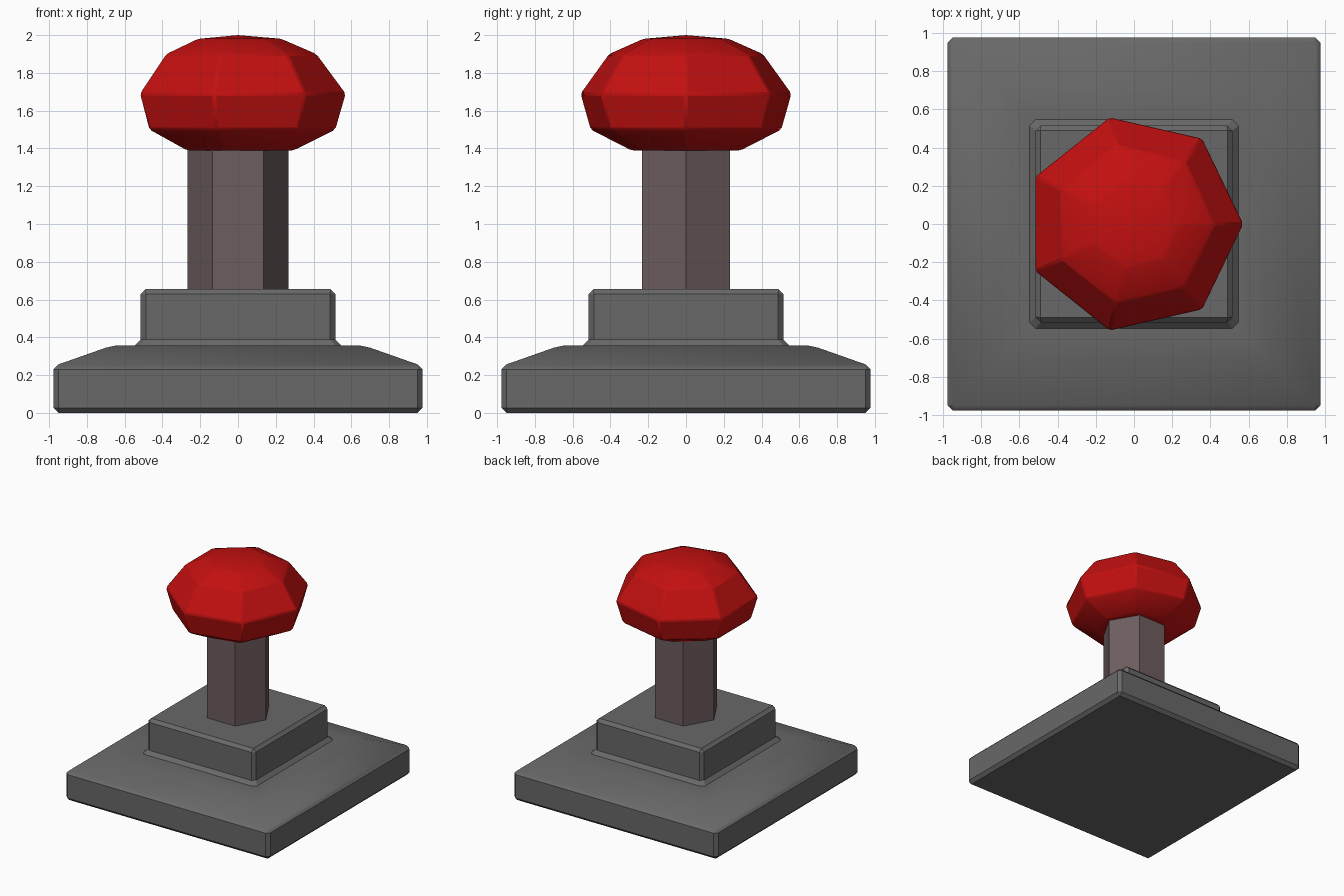
import bpy, bmesh, math

if "Cube" in bpy.data.objects:
    bpy.data.objects.remove(bpy.data.objects["Cube"])


def material(name, rgb):
    m = bpy.data.materials.new(name)
    m.diffuse_color = (*rgb, 1)
    m.use_nodes = True
    m.node_tree.nodes["Principled BSDF"].inputs["Base Color"].default_value = m.diffuse_color
    return m


def square_ring(h, c):
    # square of half-width h with its corners cut by c
    pts = [(h, -h + c), (h, h - c), (h - c, h), (-h + c, h),
           (-h, h - c), (-h, -h + c), (-h + c, -h), (h - c, -h)]
    return pts


def polygon_ring(r, n):
    return [(r * math.cos(math.tau * i / n), r * math.sin(math.tau * i / n)) for i in range(n)]


def loft(name, rings, mat, smooth=None, bevel=0):
    # skin a stack of (z, outline) rings and cap both ends
    bm = bmesh.new()
    loops = [[bm.verts.new((x, y, z)) for x, y in pts] for z, pts in rings]
    n = len(loops[0])
    for a, b in zip(loops, loops[1:]):
        for i in range(n):
            j = (i + 1) % n
            bm.faces.new((a[i], a[j], b[j], b[i]))
    bm.faces.new(loops[0][::-1])
    bm.faces.new(loops[-1])
    bmesh.ops.remove_doubles(bm, verts=bm.verts[:], dist=1e-4)
    bmesh.ops.recalc_face_normals(bm, faces=bm.faces[:])
    me = bpy.data.meshes.new(name)
    bm.to_mesh(me)
    bm.free()
    me.materials.append(mat)
    ob = bpy.data.objects.new(name, me)
    bpy.context.collection.objects.link(ob)
    if bevel:
        mod = ob.modifiers.new("soft_edges", 'BEVEL')
        mod.width = bevel
        mod.segments = 1
        mod.limit_method = 'ANGLE'
        mod.angle_limit = math.radians(15)
    if smooth:
        bpy.ops.object.select_all(action='DESELECT')
        ob.select_set(True)
        bpy.context.view_layer.objects.active = ob
        bpy.ops.object.shade_smooth_by_angle(angle=math.radians(smooth))
    return ob


grey = material("dark_grey", (0.14, 0.14, 0.14))
brown = material("brown_grey", (0.155, 0.11, 0.112))
red = material("red", (0.55, 0.005, 0.005))

# stepped square base: (z, half-width, corner cut)
base = [(0, 0.95, 0), (0.027, 0.977, 0.027), (0.23, 0.977, 0.027), (0.257, 0.95, 0),
        (0.70, 0.345), (0.65, 0.357)]
base[4:] = [(0.345, 0.70, 0), (0.357, 0.645, 0), (0.357, 0.546, 0.03),
            (0.388, 0.515, 0.027), (0.63, 0.515, 0.027), (0.656, 0.489, 0)]
loft("base", [(z, square_ring(h, c)) for z, h, c in base], grey, smooth=30)

# six-sided shaft
loft("shaft", [(z, polygon_ring(0.268, 6)) for z in (0.64, 1.5)], brown)

# seven-sided mushroom knob: (z, radius)
knob = [(1.39, 0.30), (1.5, 0.52), (1.69, 0.575), (1.9, 0.42), (1.98, 0.235), (2.0, 0.0005)]
loft("knob", [(z, polygon_ring(r, 7)) for z, r in knob[:-1]] + [(2.0, [(0, 0)] * 7)],
     red, smooth=30, bevel=0.012)
